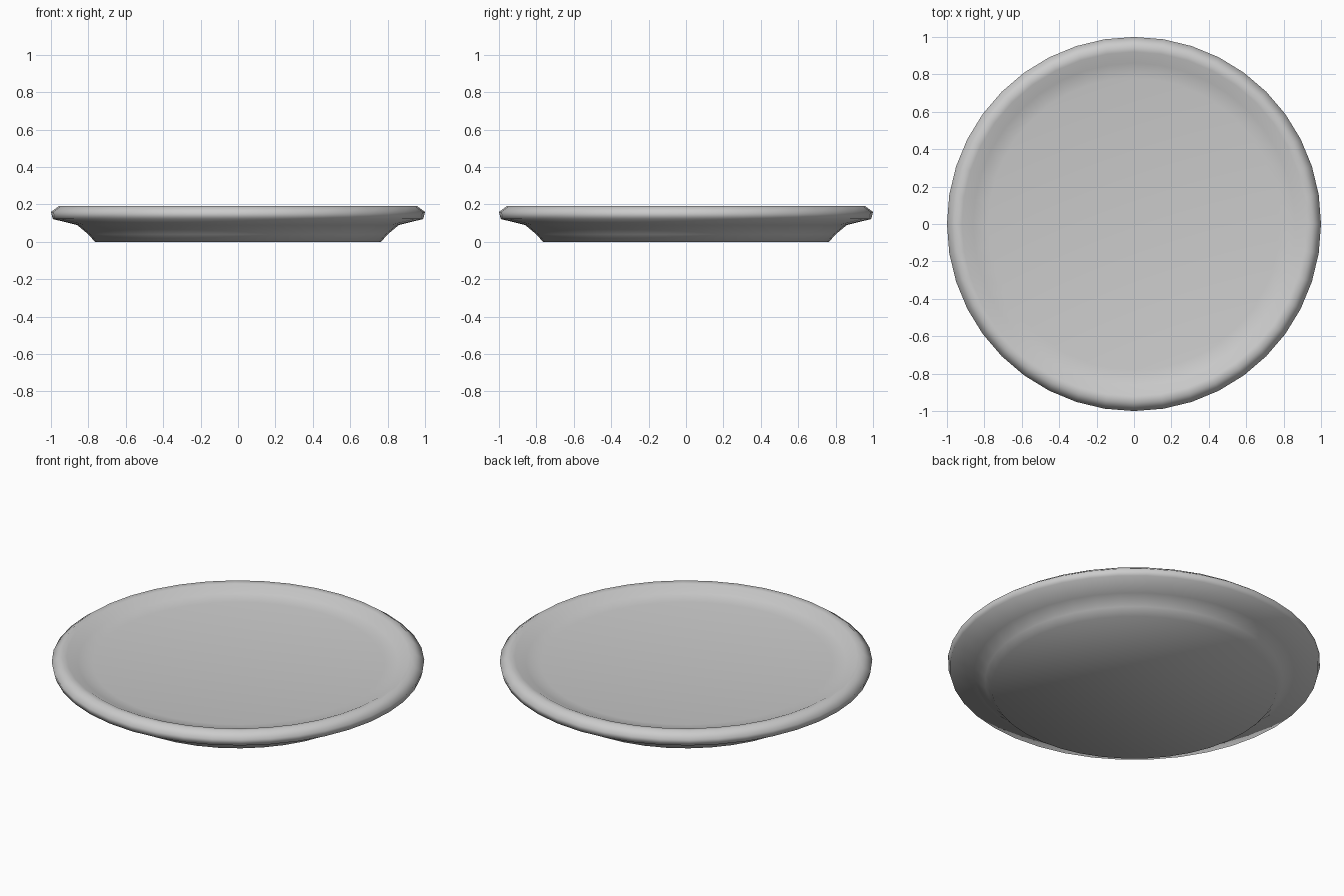
import bpy, bmesh, math

if "Cube" in bpy.data.objects:
    bpy.data.objects.remove(bpy.data.objects["Cube"])

SEGMENTS = 40

# Plate cross-section (radius, height), from underside edge over the rim to the well
PROFILE = [(0.765, 0.0), (0.80, 0.04), (0.86, 0.09), (0.99, 0.122), (1.0, 0.16),
           (0.955, 0.193), (0.92, 0.19), (0.86, 0.16), (0.78, 0.147)]


def lathe(name, profile, segments):
    bm = bmesh.new()
    rings = []
    for r, z in profile:
        rings.append([bm.verts.new((r * math.cos(2 * math.pi * i / segments),
                                    r * math.sin(2 * math.pi * i / segments), z))
                      for i in range(segments)])
    for a, b in zip(rings, rings[1:]):
        for i in range(segments):
            j = (i + 1) % segments
            bm.faces.new((a[i], a[j], b[j], b[i]))
    # Flat underside and flat eating surface
    bm.faces.new(rings[0][::-1])
    bm.faces.new(rings[-1])
    for f in bm.faces:
        f.smooth = True
    mesh = bpy.data.meshes.new(name)
    bm.to_mesh(mesh)
    bm.free()
    obj = bpy.data.objects.new(name, mesh)
    bpy.context.collection.objects.link(obj)
    return obj


plate = lathe("plate", PROFILE, SEGMENTS)
